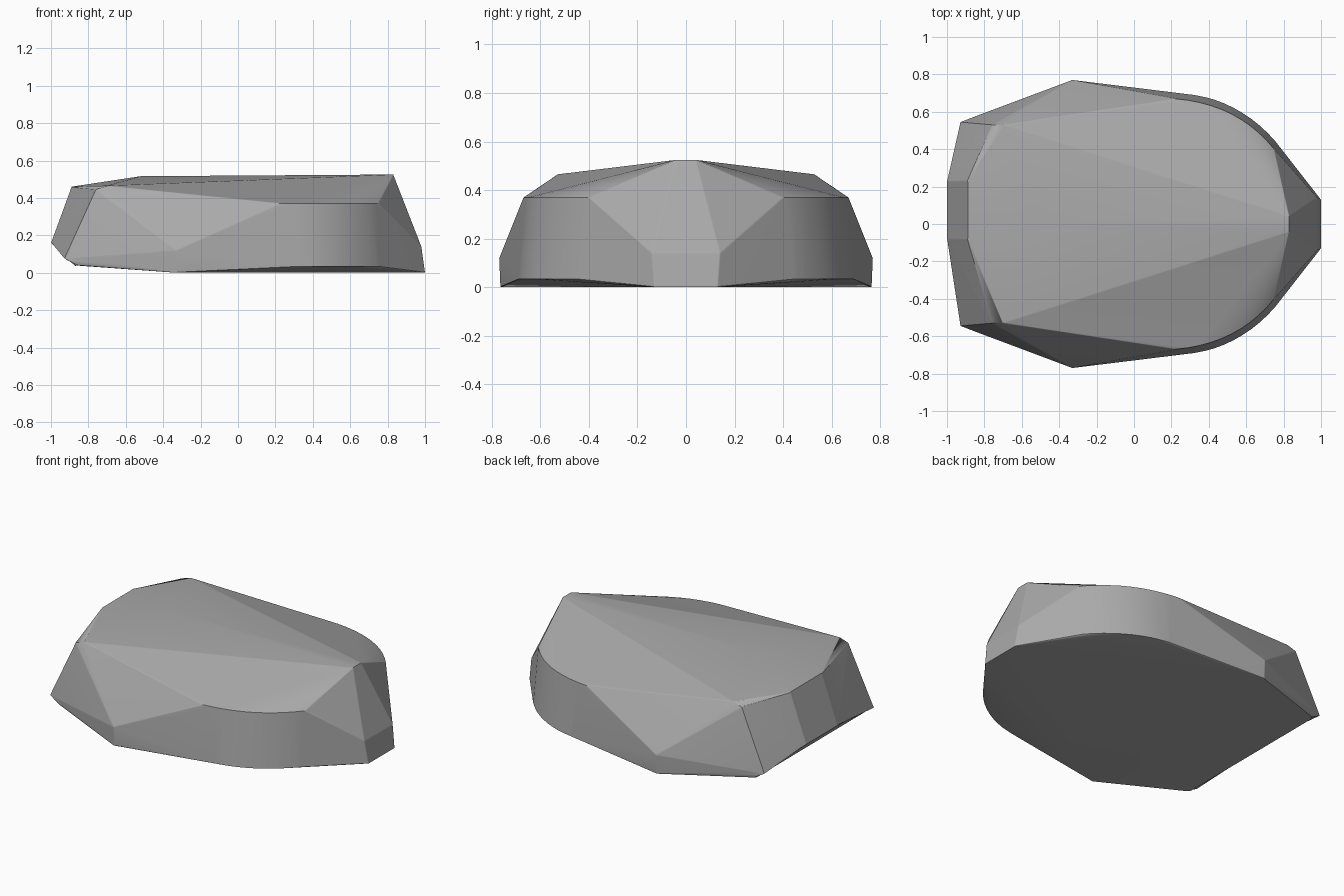
import bpy
import bmesh
from math import radians
from mathutils import Vector
from mathutils.geometry import interpolate_bezier

cube = bpy.data.objects.get("Cube")
if cube:
    bpy.data.objects.remove(cube, do_unlink=True)

# One stone-grey material
stone = bpy.data.materials.new("stone grey")
stone.use_nodes = True
grey = (0.4, 0.4, 0.4, 1)
stone.diffuse_color = grey
stone.node_tree.nodes["Principled BSDF"].inputs["Base Color"].default_value = grey


def arc(start, handle_a, handle_b, end, z):
    """Curved shoulder line at one height."""
    pts = interpolate_bezier(*[Vector(p) for p in (start, handle_a, handle_b, end)], 11)
    return [(p.x, p.y, z) for p in pts]


# Corners mirrored across the long axis
half = [
    (0.83, 0.04, 0.525), (0.98, 0.14, 0.14), (1.0, 0.13, 0.0),       # nose
    (-0.70, 0.53, 0.465), (-0.76, 0.53, 0.445),                      # rear crown
    (-0.33, 0.77, 0.12), (-0.33, 0.765, 0.0),                        # widest flank
    (-0.89, 0.56, 0.075), (-0.87, 0.55, 0.035),                      # rear foot
]
half += arc((0.22, 0.67), (0.45, 0.65), (0.62, 0.56), (0.75, 0.40), 0.37)
half += arc((0.32, 0.69), (0.50, 0.665), (0.67, 0.56), (0.79, 0.40), 0.034)
points = [(x, side * y, z) for x, y, z in half for side in (1, -1)]

# Off-centre rear facet and the crown point
points += [(-1.0, 0.23, 0.16), (-1.0, -0.08, 0.16)]
points += [(-0.89, 0.23, 0.46), (-0.89, -0.08, 0.46), (-0.52, 0.0, 0.516)]

# Wrap the corners into a faceted stone
bm = bmesh.new()
for p in points:
    bm.verts.new(p)
result = bmesh.ops.convex_hull(bm, input=bm.verts)
loose = [v for v in bm.verts if not v.link_faces]
bmesh.ops.delete(bm, geom=loose, context='VERTS')
bmesh.ops.dissolve_limit(bm, angle_limit=radians(1.5), verts=bm.verts, edges=bm.edges)

# Soften the gentle facet edges, leave the hard rims sharp
soft = [e for e in bm.edges if radians(10) < e.calc_face_angle(0) < radians(42)]
bmesh.ops.bevel(bm, geom=soft, offset=0.012, segments=2, profile=0.5,
                affect='EDGES', clamp_overlap=True)
bmesh.ops.recalc_face_normals(bm, faces=bm.faces)
mesh = bpy.data.meshes.new("stone")
bm.to_mesh(mesh)
bm.free()
mesh.materials.append(stone)

rock = bpy.data.objects.new("stone", mesh)
bpy.context.collection.objects.link(rock)
bpy.context.view_layer.objects.active = rock
rock.select_set(True)
bpy.ops.object.shade_smooth_by_angle(angle=radians(30))
weighted = rock.modifiers.new("facet shading", 'WEIGHTED_NORMAL')
weighted.keep_sharp = True
